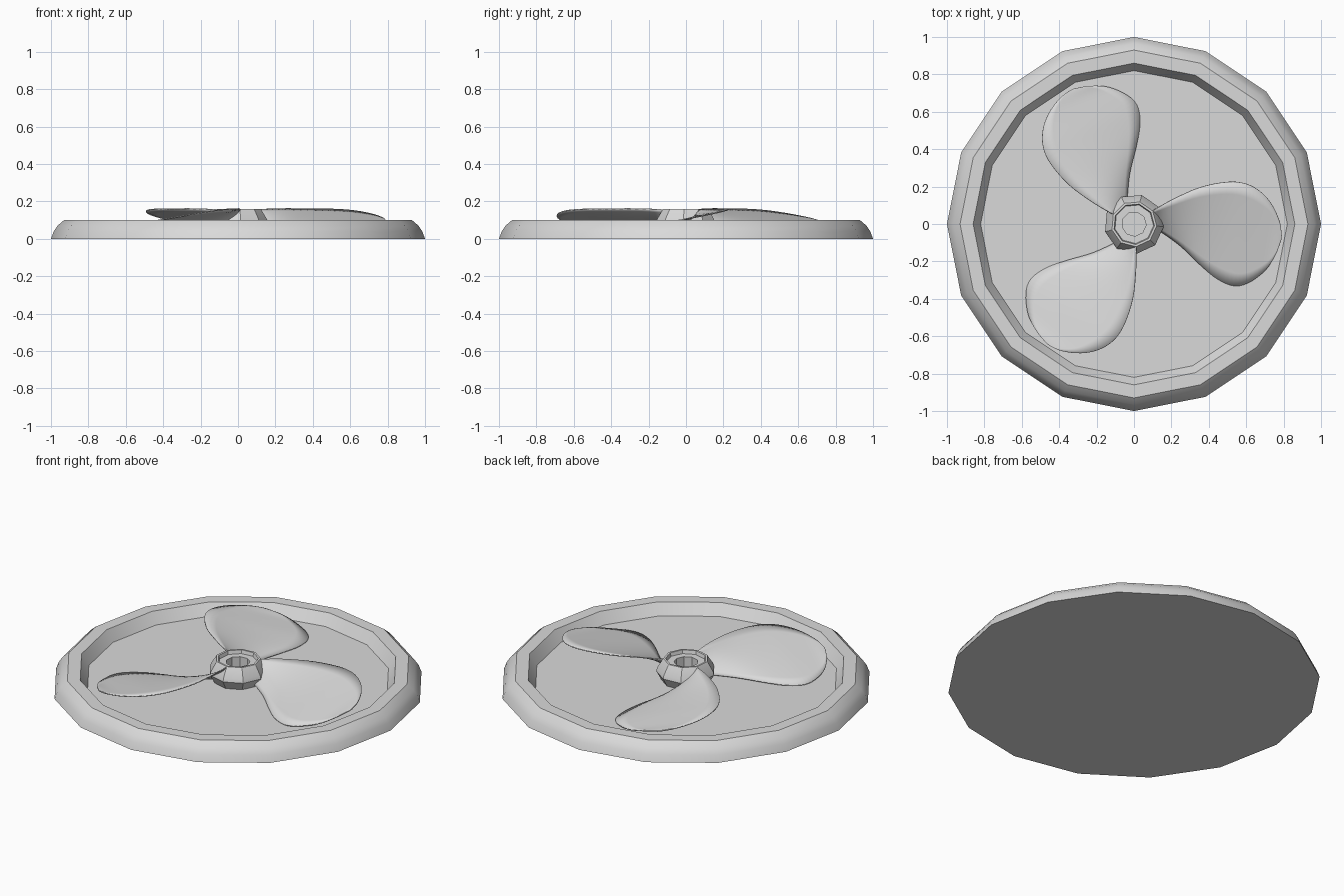
import bpy, bmesh, math
from mathutils import Vector

cube = bpy.data.objects.get("Cube")
if cube:
    bpy.data.objects.remove(cube, do_unlink=True)

grey = bpy.data.materials.new("light grey")
grey.use_nodes = True
colour = (0.7, 0.7, 0.7, 1)
grey.diffuse_color = colour
grey.node_tree.nodes["Principled BSDF"].inputs["Base Color"].default_value = colour


def finish(name, bm, angle):
    bmesh.ops.recalc_face_normals(bm, faces=bm.faces)
    mesh = bpy.data.meshes.new(name)
    bm.to_mesh(mesh)
    bm.free()
    mesh.materials.append(grey)
    ob = bpy.data.objects.new(name, mesh)
    bpy.context.collection.objects.link(ob)
    bpy.ops.object.select_all(action='DESELECT')
    ob.select_set(True)
    bpy.context.view_layer.objects.active = ob
    bpy.ops.object.shade_smooth_by_angle(angle=math.radians(angle))
    return ob


def lathe(name, profile, sides, start, angle=30):
    """Turn a (radius, height) profile and cap both ends."""
    bm = bmesh.new()
    rings = []
    for r, z in profile:
        rings.append([bm.verts.new((r * math.cos(start + math.tau * i / sides),
                                    r * math.sin(start + math.tau * i / sides), z))
                      for i in range(sides)])
    for a, b in zip(rings, rings[1:]):
        for i in range(sides):
            j = (i + 1) % sides
            bm.faces.new((a[i], a[j], b[j], b[i]))
    bm.faces.new(rings[0])
    bm.faces.new(rings[-1])
    return finish(name, bm, angle)


def smooth_path(points, steps=4):
    """Catmull-Rom curve through the points."""
    p = [Vector(q) for q in points]
    p = [2 * p[0] - p[1]] + p + [2 * p[-1] - p[-2]]
    out = []
    for a, b, c, d in zip(p, p[1:], p[2:], p[3:]):
        for s in range(steps):
            t = s / steps
            out.append(0.5 * (2 * b + (c - a) * t + (2 * a - 5 * b + 4 * c - d) * t ** 2
                              + (3 * b - a - 3 * c + d) * t ** 3))
    return out + [p[-2]]


# Dish with a rounded outer flank, flat rim and sunken floor
lathe("dish", [(1, 0), (0.985, 0.04), (0.965, 0.07), (0.93, 0.1),
               (0.86, 0.1), (0.82, 0.035)], 16, 0)

# Faceted hub with a recessed lip and a central bore
lathe("hub", [(0.13, 0.03), (0.16, 0.085), (0.155, 0.105), (0.122, 0.16),
              (0.11, 0.16), (0.105, 0.14), (0.065, 0.14), (0.065, 0.04)],
      9, math.radians(-5))

# Twisted blades: high leading edge, low trailing edge, shared rounded tip
leading = smooth_path([(0.1, 0.07, 0.155), (0.2, 0.128, 0.16), (0.35, 0.195, 0.16),
                       (0.5, 0.225, 0.158), (0.6, 0.215, 0.152), (0.68, 0.17, 0.14),
                       (0.74, 0.10, 0.125), (0.78, 0.01, 0.108), (0.79, -0.06, 0.095)])
trailing = smooth_path([(0.1, -0.01, 0.05), (0.24, -0.11, 0.045), (0.35, -0.215, 0.042),
                        (0.44, -0.29, 0.038), (0.53, -0.33, 0.037), (0.61, -0.315, 0.042),
                        (0.70, -0.25, 0.055), (0.755, -0.17, 0.075), (0.787, -0.085, 0.09)])
for n in range(3):
    bm = bmesh.new()
    rows = [[bm.verts.new(a.lerp(b, k / 8)) for k in range(9)]
            for a, b in zip(leading, trailing)]
    for r, s in zip(rows, rows[1:]):
        for k in range(8):
            bm.faces.new((r[k], s[k], s[k + 1], r[k + 1]))
    blade = finish("blade_%d" % (n + 1), bm, 40)
    blade.rotation_euler.z = n * math.tau / 3
    thick = blade.modifiers.new("thickness", 'SOLIDIFY')
    thick.thickness = 0.006
    thick.offset = 0
